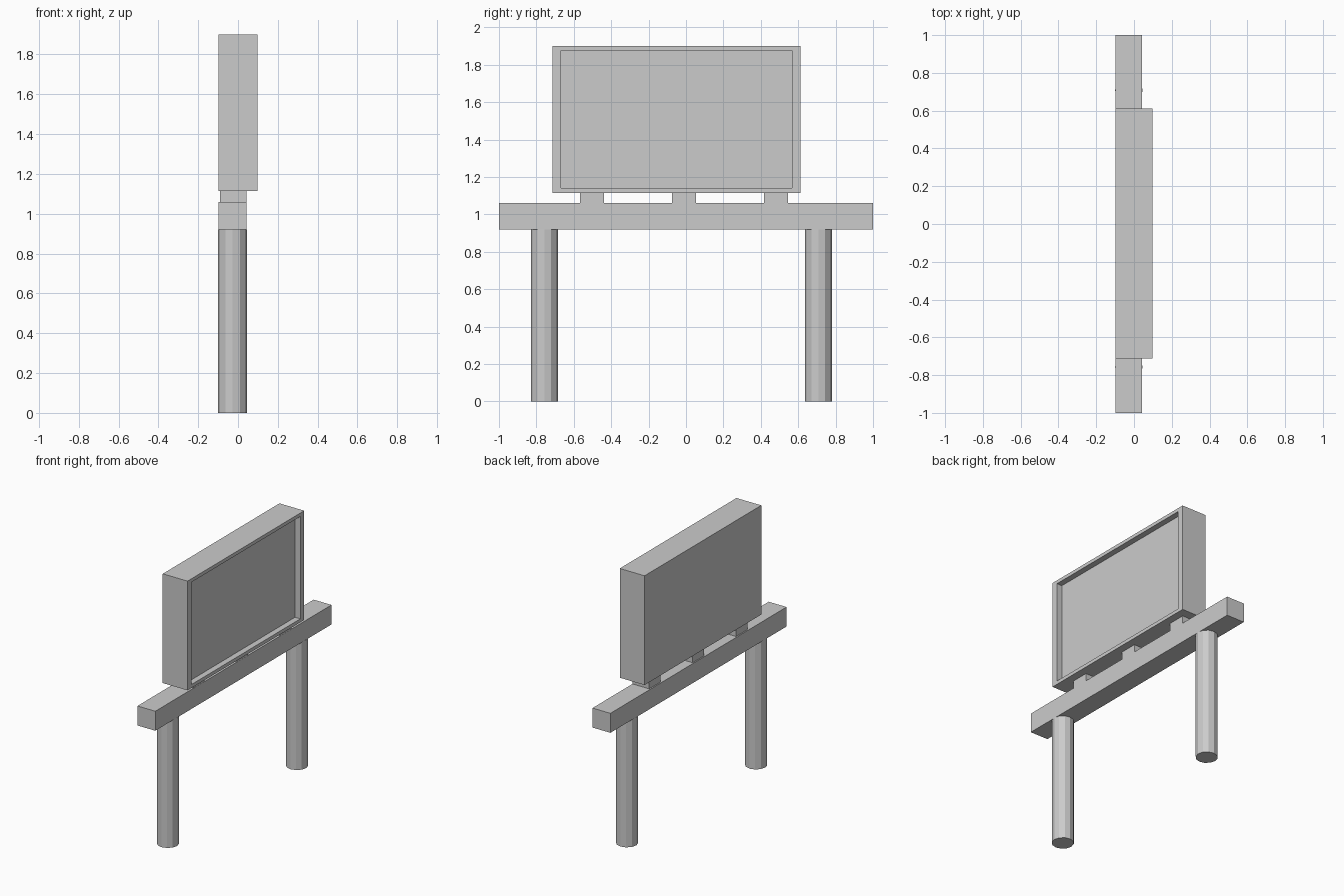
import bpy, bmesh
from mathutils import Matrix

if "Cube" in bpy.data.objects:
    bpy.data.objects.remove(bpy.data.objects["Cube"])

grey = bpy.data.materials.new("plain grey")
grey.diffuse_color = (0.6, 0.6, 0.6, 1)
grey.use_nodes = True
grey.node_tree.nodes["Principled BSDF"].inputs["Base Color"].default_value = grey.diffuse_color


def finish(name, bm):
    mesh = bpy.data.meshes.new(name)
    bm.to_mesh(mesh)
    bm.free()
    mesh.materials.append(grey)
    obj = bpy.data.objects.new(name, mesh)
    bpy.context.collection.objects.link(obj)
    return obj


def box_mesh(x, y, z):
    """Box from (min, max) pairs on each axis."""
    bm = bmesh.new()
    bmesh.ops.create_cube(bm, size=1)
    for v in bm.verts:
        v.co = [r[0] if c < 0 else r[1] for c, r in zip(v.co, (x, y, z))]
    return bm


# Two round posts
for i, y in enumerate((-0.757, 0.708)):
    bm = bmesh.new()
    bmesh.ops.create_cone(bm, cap_ends=True, segments=12, radius1=0.073,
                          radius2=0.073, depth=0.92,
                          matrix=Matrix.Translation((-0.027, y, 0.46)))
    finish(f"post_{i + 1}", bm)

# Cross beam
finish("beam", box_mesh((-0.099, 0.043), (-1, 1), (0.92, 1.06)))

# Short blocks between beam and board
for i, y in enumerate((-0.503, -0.01, 0.482)):
    finish(f"support_block_{i + 1}",
           box_mesh((-0.09, 0.042), (y - 0.064, y + 0.064), (1.06, 1.115)))

# Board with a framed, recessed panel on its +x side
bm = box_mesh((-0.099, 0.098), (-0.713, 0.612), (1.115, 1.90))
bm.normal_update()
front = [f for f in bm.faces if f.normal.x > 0.9]
bmesh.ops.inset_region(bm, faces=front, thickness=0.045)
for v in front[0].verts:
    v.co.y = -0.668 if v.co.y < -0.05 else 0.567
    v.co.z = 1.14 if v.co.z < 1.5 else 1.875
# Push the panel back, leaving straight recess walls
recess = bmesh.ops.extrude_face_region(bm, geom=front)
for v in (g for g in recess["geom"] if isinstance(g, bmesh.types.BMVert)):
    v.co.x -= 0.042
bmesh.ops.delete(bm, geom=[f for f in front if f.is_valid], context="FACES_ONLY")
bmesh.ops.recalc_face_normals(bm, faces=bm.faces)
finish("board", bm)
